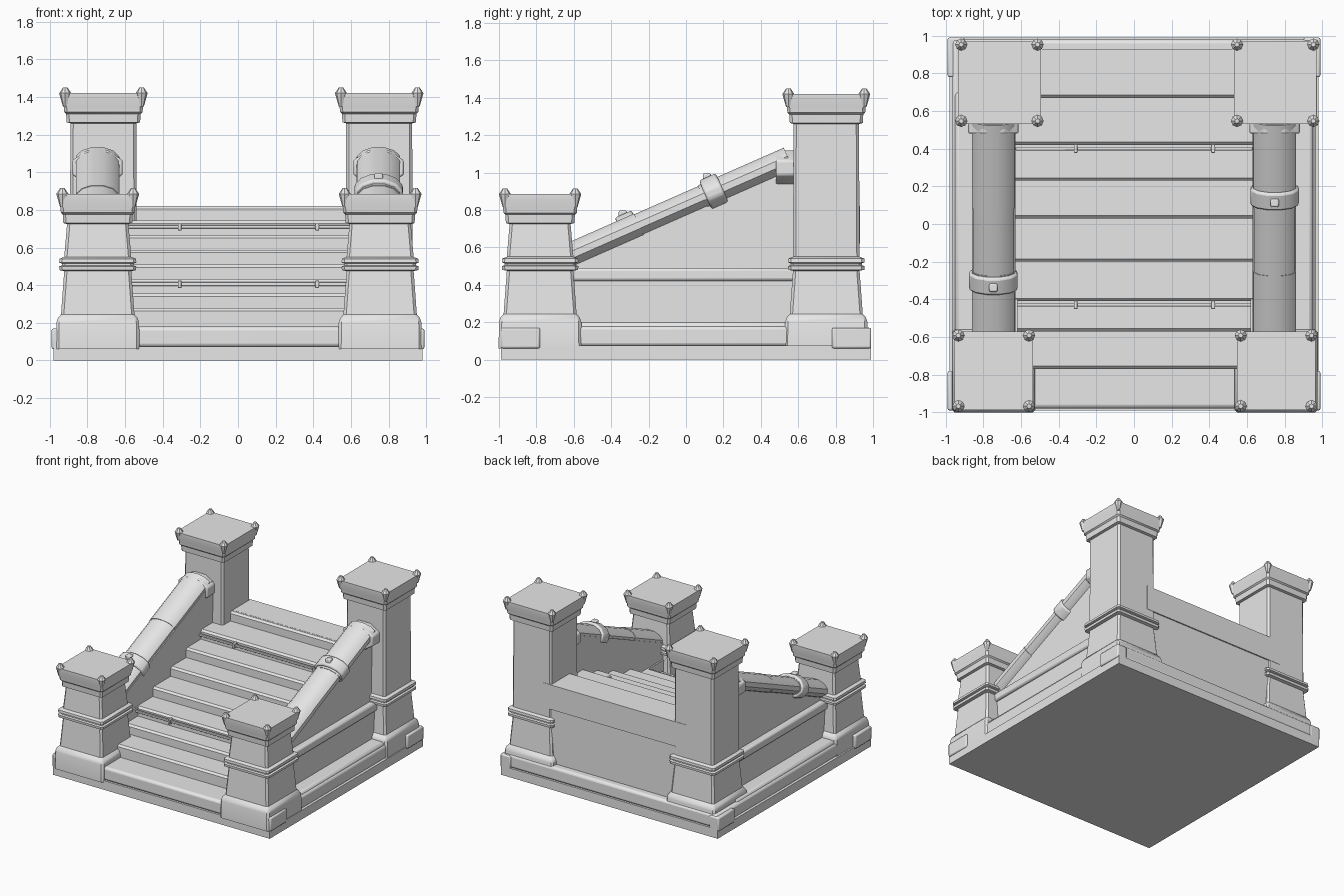
import bpy, bmesh, math
from mathutils import Matrix, Vector

cube = bpy.data.objects.get("Cube")
if cube:
    bpy.data.objects.remove(cube, do_unlink=True)

stone = bpy.data.materials.new("grey_stone")
stone.use_nodes = True
GREY = (0.8, 0.8, 0.8, 1)
stone.diffuse_color = GREY
stone.node_tree.nodes["Principled BSDF"].inputs["Base Color"].default_value = GREY


def finish(name, bm, bevel=0, segments=2):
    bmesh.ops.recalc_face_normals(bm, faces=bm.faces[:])
    mesh = bpy.data.meshes.new(name)
    bm.to_mesh(mesh)
    bm.free()
    mesh.materials.append(stone)
    obj = bpy.data.objects.new(name, mesh)
    bpy.context.collection.objects.link(obj)
    if bevel:
        mod = obj.modifiers.new("soft_edges", 'BEVEL')
        mod.width, mod.segments = bevel, segments
    bpy.ops.object.select_all(action='DESELECT')
    obj.select_set(True)
    bpy.context.view_layer.objects.active = obj
    bpy.ops.object.shade_smooth_by_angle(angle=math.radians(35))
    return obj


def box(name, xs, ys, zs, bevel=0):
    bm = bmesh.new()
    size = [b - a for a, b in (xs, ys, zs)]
    mid = [(a + b) / 2 for a, b in (xs, ys, zs)]
    bmesh.ops.create_cube(bm, size=1, matrix=Matrix.Translation(mid) @ Matrix.Diagonal((*size, 1)))
    return finish(name, bm, bevel)


def extrude_x(name, outline, x0, x1):
    """Side outline in y, z, pulled along x."""
    bm = bmesh.new()
    face = bm.faces.new([bm.verts.new((x0, y, z)) for y, z in outline])
    moved = bmesh.ops.extrude_face_region(bm, geom=[face])["geom"]
    bmesh.ops.translate(bm, vec=(x1 - x0, 0, 0),
                        verts=[v for v in moved if isinstance(v, bmesh.types.BMVert)])
    return finish(name, bm)


def tube(name, start, end, rx, rz, sides=12, bevel=0):
    start, end = Vector(start), Vector(end)
    d = end - start
    tilt = Matrix.Rotation(math.atan2(d.z, d.y) - math.pi / 2, 4, 'X')
    bm = bmesh.new()
    bmesh.ops.create_cone(
        bm, cap_ends=True, segments=sides, radius1=1, radius2=1, depth=d.length,
        matrix=Matrix.Translation((start + end) / 2) @ tilt @ Matrix.Diagonal((rx, rz, 1, 1))
        @ Matrix.Rotation(math.pi / sides, 4, 'Z'))
    return finish(name, bm, bevel)


def pillar(name, x, y, profile, top, half):
    """Square shaft lofted through (half width, height) rings with chamfered corners."""
    bm = bmesh.new()
    rings = []
    for h, z in profile:
        c = h - 0.015
        corners = [(h, -c), (h, c), (c, h), (-c, h), (-h, c), (-h, -c), (-c, -h), (c, -h)]
        rings.append([bm.verts.new((x + a, y + b, z)) for a, b in corners])
    for low, high in zip(rings, rings[1:]):
        for i in range(8):
            j = (i + 1) % 8
            bm.faces.new((low[i], low[j], high[j], high[i]))
    bm.faces.new(rings[0])
    bm.faces.new(rings[-1])
    finish(name, bm)
    # Pointed leaf on each corner of the cap
    bm = bmesh.new()
    for sx in (-1, 1):
        for sy in (-1, 1):
            r = half - 0.022
            for z, depth, r1, r2 in ((top - 0.035, 0.07, 0.012, 0.032), (top + 0.015, 0.03, 0.032, 0.012)):
                bmesh.ops.create_cone(bm, cap_ends=True, segments=8, radius1=r1, radius2=r2, depth=depth,
                                      matrix=Matrix.Translation((x + sx * r, y + sy * r, z)))
    finish(name + "_corner_leaves", bm)


# Base slab, plinth and corner plates
box("base_slab", (-0.98, 0.98), (-0.99, 0.99), (0, 0.075))
box("plinth", (-0.965, 0.965), (-0.98, 0.98), (0.07, 0.18), 0.02)
for side, s in (("left", 1), ("right", -1)):
    box(side + "_plinth_ledge", sorted((s * 0.7, s * 0.95)), (-0.7, 0.7), (0.1, 0.2), 0.02)
    for end, e in (("front", -1), ("back", 1)):
        box(f"{end}_{side}_corner_plate", sorted((s * 0.9, s * 0.99)),
            sorted((e * 0.78, e * 0.99)), (0.06, 0.17), 0.01)

# Staircase: eight treads and a back wall
edges = [-0.77, -0.57, -0.41, -0.2, 0.03, 0.23, 0.42, 0.67]
outline = [(edges[0], 0.15)]
level = 0.2
for y in edges:
    outline.append((y, level))
    level += 0.0775
    outline += [(y, level - 0.015), (y + 0.015, level)]
outline += [(0.92, level), (0.92, 0.15)]
extrude_x("staircase", outline, -0.65, 0.65)
box("landing_slab", (-0.65, 0.65), (0.7, 0.93), (0.62, 0.821))

# Stair rods with little brackets
for label, y, z in (("lower", -0.43, 0.405), ("upper", 0.4, 0.71)):
    box(label + "_stair_rod", (-0.63, 0.63), (y - 0.009, y + 0.009), (z - 0.009, z + 0.009), 0.004)
    for i, x in enumerate((-0.31, 0.42)):
        box(f"{label}_rod_bracket_{i + 1}", (x - 0.01, x + 0.01), (y - 0.022, y + 0.022),
            (z - 0.02, z + 0.02), 0.004)

# Pillars
FOOT = [(0.222, 0.06), (0.22, 0.2), (0.212, 0.225), (0.195, 0.245)]
BAND = [(0.178, 0.475), (0.203, 0.48), (0.205, 0.5), (0.19, 0.505), (0.19, 0.515),
        (0.205, 0.52), (0.203, 0.54), (0.178, 0.55)]


def cap(top, half):
    steps = [(0.045, 0.16), (0.025, 0.155), (0.022, 0.11), (0.012, 0.1), (0.01, 0.075), (0, 0.03), (0, 0)]
    return [(half - inset, top - drop) for inset, drop in steps]


for side, fx, bx in (("left", 0.755, 0.75), ("right", -0.745, -0.715)):
    pillar(f"front_{side}_pillar", fx, -0.78, FOOT + BAND + cap(0.885, 0.208), 0.885, 0.21)
    pillar(f"back_{side}_pillar", bx, 0.75, FOOT + BAND + cap(1.42, 0.22), 1.42, 0.225)


# Side walls and handrails
def rail_z(y):
    return 0.565 + 0.44 * (y + 0.6)


for side, s, clamp_y in (("left", 1, 0.15), ("right", -1, -0.3)):
    cx = s * 0.747
    box(side + "_side_wall", sorted((s * 0.62, s * 0.84)), (-0.65, 0.65), (0.15, 0.43))
    box(side + "_wall_moulding", sorted((s * 0.63, s * 0.86)), (-0.62, 0.6), (0.42, 0.49), 0.015)
    extrude_x(side + "_sloping_wall",
              [(-0.65, 0.45), (0.62, 0.45), (0.62, rail_z(0.62)), (-0.65, rail_z(-0.65))],
              s * 0.63, s * 0.81)
    joints = [-0.65, -0.25, 0.1, 0.55]
    for i, (a, b) in enumerate(zip(joints, joints[1:])):
        grow = 0.004 * (i % 2)
        tube(f"{side}_handrail_{i + 1}", (cx, a - 0.01, rail_z(a - 0.01)), (cx, b, rail_z(b)),
             0.117 - grow, 0.07 - grow)
    tube(side + "_handrail_collar", (cx, 0.48, 1.025), (cx, 0.6, 1.025), 0.145, 0.1, 8, 0.01)
    # Clamp ring with a small stud on top
    a, b = clamp_y - 0.045, clamp_y + 0.045
    tube(side + "_handrail_clamp", (cx, a, rail_z(a)), (cx, b, rail_z(b)), 0.133, 0.092, 12, 0.012)
    z = rail_z(clamp_y)
    box(side + "_clamp_stud", (cx - 0.022, cx + 0.022), (clamp_y - 0.06, clamp_y - 0.016),
        (z, z + 0.1), 0.008)
